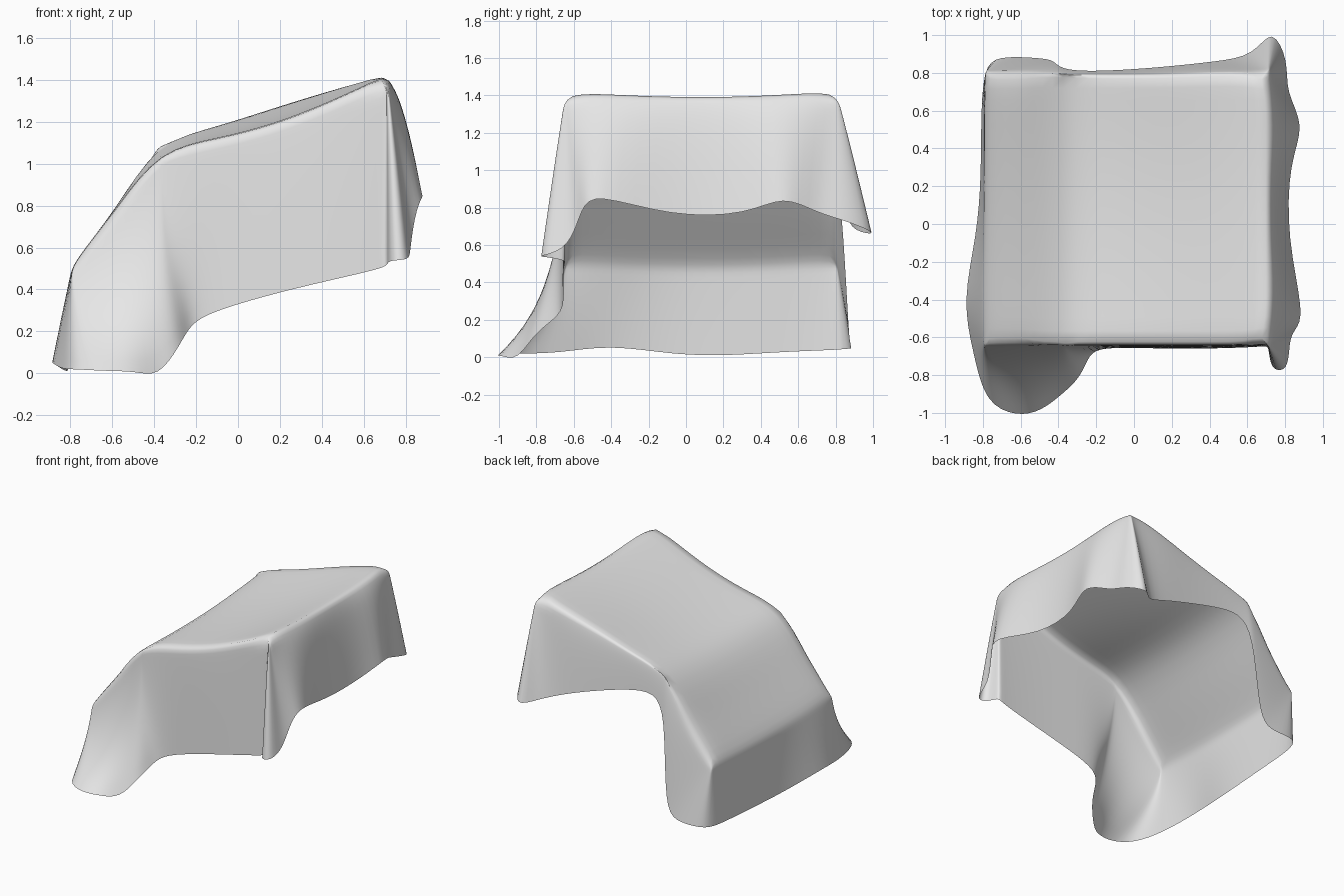
import bpy, bmesh, math
from mathutils import Vector

if "Cube" in bpy.data.objects:
    bpy.data.objects.remove(bpy.data.objects["Cube"])

XS = [-.79, -.58, -.37, -.10, .17, .44, .71]
YS = [-.64, -.35, -.05, .25, .52, .80]
PROFILE = [.53, .80, 1.075, 1.155, 1.235, 1.33, 1.43]


def top_point(i, j):
    """Sloping top of the hidden box, sagging at the front and middle."""
    z = PROFILE[i]
    v = j / (len(YS) - 1)
    if i > 2:
        z += (.035 * v - .045 * (1 - v)) * math.sin(math.pi * (i - 2) / 4)
    z -= .03 * math.sin(math.pi * v)
    x, y = XS[i], YS[j]
    if i == 2:                      # the knee is fuller toward the back
        x -= .02 * v
        z += .03 * v
    if i in (2, 3, 4) and j == len(YS) - 1:
        y -= .015
    return Vector((x, y, z))


# Hem of the hanging cloth: for each edge point, one or more hem points (x, y, z)
FRONT = [[(-.85, -.68, .02), (-.79, -.95, .02), (-.62, -1.02, .01)],
         [(-.49, -.99, .01)],
         [(-.38, -.90, -.02), (-.28, -.81, .13), (-.24, -.69, .21)],
         [(-.17, -.65, .28)], [(.13, -.66, .37)], [(.42, -.66, .44)],
         [(.69, -.65, .50), (.715, -.64, .52), (.72, -.78, .54), (.82, -.78, .54),
          (.82, -.62, .58), (.85, -.56, .80)]]
RIGHT = [[(.905, -.49, .88)], [(.81, -.08, .75)], [(.82, .33, .76)], [(.91, .52, .87)]]
BACK = [[(.80, .70, .77), (.82, .86, .73), (.73, 1.05, .65), (.64, .89, .67)],
        [(.43, .86, .76)], [(.15, .83, .85)], [(-.14, .81, .93)],
        [(-.34, .81, .94), (-.41, .84, .70)],
        [(-.43, .87, .13)],
        [(-.52, .88, .04), (-.72, .89, .05), (-.80, .83, .04)]]
LEFT = [[(-.81, .52, .03)], [(-.81, .25, .01)], [(-.83, -.05, .01)], [(-.91, -.41, .07)]]

bm = bmesh.new()
crease = bm.edges.layers.float.new("crease_edge")
nx, ny = len(XS), len(YS)

# Top sheet
grid = [[bm.verts.new(top_point(i, j)) for j in range(ny)] for i in range(nx)]
for i in range(nx - 1):
    for j in range(ny - 1):
        bm.faces.new((grid[i][j], grid[i + 1][j], grid[i + 1][j + 1], grid[i][j + 1]))

# Counter-clockwise walk around the edge of the top sheet
edge = ([grid[i][0] for i in range(nx)] + [grid[nx - 1][j] for j in range(1, ny - 1)]
        + [grid[i][ny - 1] for i in range(nx - 1, -1, -1)]
        + [grid[0][j] for j in range(ny - 2, 0, -1)])

# Hanging skirt columns: flares sweep out near the floor, plain sides bulge early
columns = []
for e, hems in zip(edge, FRONT + RIGHT + BACK + LEFT):
    for h in hems:
        a, h = e.co.copy(), Vector(h)
        out = (h - a).to_2d().length
        if out > .18 and h.y < -.6 and h.z < .25:
            p = 1.9
        elif len(hems) > 2 or a.x < -.7:
            p = .95
        else:
            p = .55
        col = [e]
        for t in (.13, .4, .7, 1):
            w = t ** p
            col.append(bm.verts.new((a.x + (h.x - a.x) * w, a.y + (h.y - a.y) * w,
                                     a.z + (h.z - a.z) * t)))
        columns.append(col)

for a, b in zip(columns, columns[1:] + columns[:1]):
    for k in range(4):
        ring = [a[k], a[k + 1], b[k + 1], b[k]]
        if ring[0] is ring[3]:
            ring.pop()
        bm.faces.new(ring)

# Keep the box edges fairly tight under the cloth, softer on the low left end
for a, b in zip(edge, edge[1:] + edge[:1]):
    bm.edges.get((a, b))[crease] = .2 if min(a.co.x, b.co.x) < -.7 else .4

mesh = bpy.data.meshes.new("draped_cloth")
bm.to_mesh(mesh)
bm.free()
cloth = bpy.data.objects.new("draped_cloth", mesh)
bpy.context.collection.objects.link(cloth)

mat = bpy.data.materials.new("light_grey_cloth")
mat.diffuse_color = (.8, .8, .8, 1)
mat.use_nodes = True
mat.node_tree.nodes["Principled BSDF"].inputs["Base Color"].default_value = mat.diffuse_color
mesh.materials.append(mat)
for f in mesh.polygons:
    f.use_smooth = True

sub = cloth.modifiers.new("soft_folds", 'SUBSURF')
sub.levels = sub.render_levels = 2
